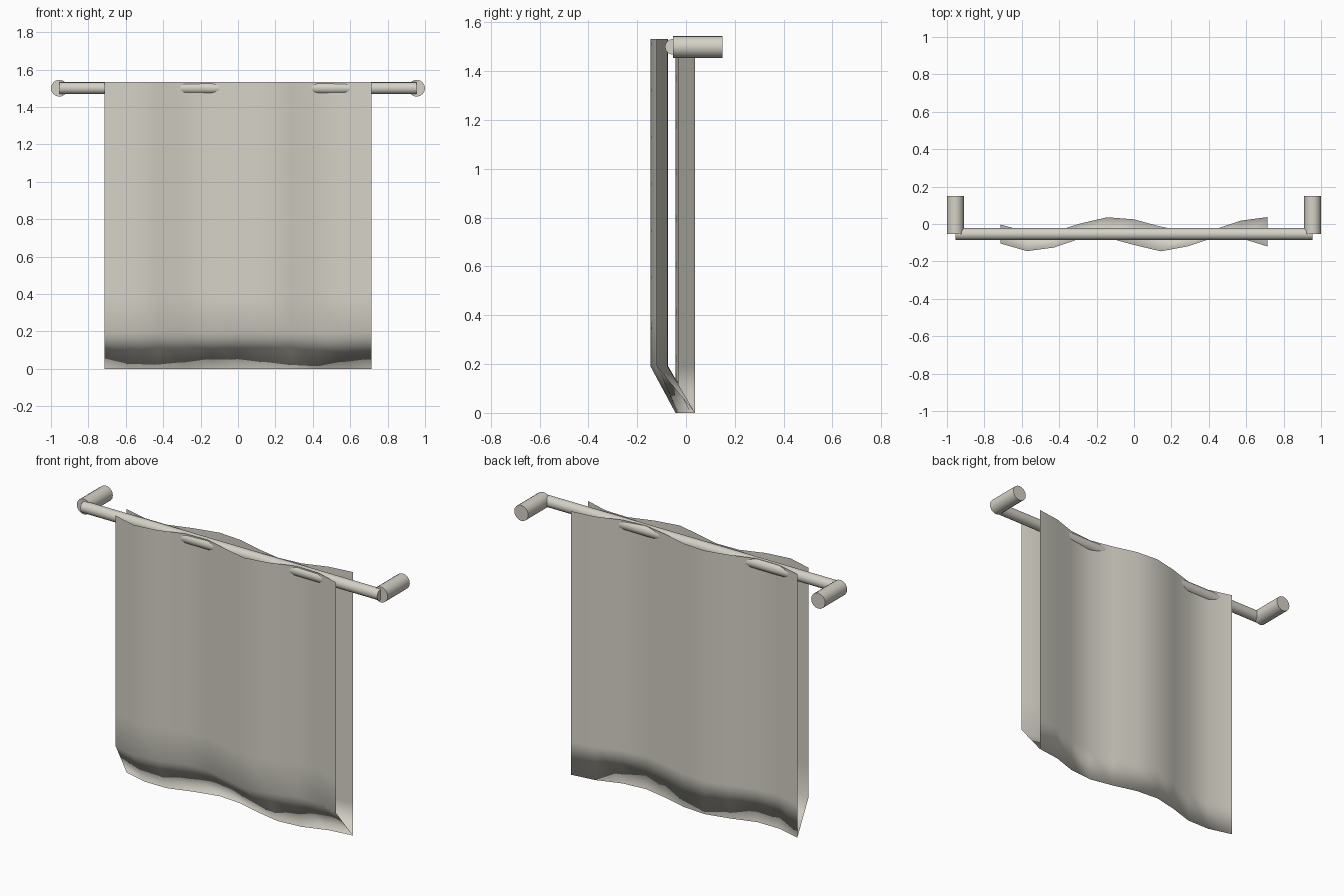
import bpy
import bmesh
import math
from mathutils import Matrix, Vector

cube = bpy.data.objects.get("Cube")
if cube:
    bpy.data.objects.remove(cube, do_unlink=True)

# Single warm off-white colour
COLOUR = (0.66, 0.64, 0.565, 1)
cloth = bpy.data.materials.new("warm_white")
cloth.use_nodes = True
cloth.diffuse_color = COLOUR
cloth.node_tree.nodes["Principled BSDF"].inputs["Base Color"].default_value = COLOUR


def add_object(name, bm):
    mesh = bpy.data.meshes.new(name)
    bm.to_mesh(mesh)
    bm.free()
    mesh.materials.append(cloth)
    obj = bpy.data.objects.new(name, mesh)
    bpy.context.collection.objects.link(obj)
    return obj


def add_rod(name, start, end, radius):
    """Smooth capped cylinder between two points."""
    start, end = Vector(start), Vector(end)
    axis = end - start
    turn = Vector((0, 0, 1)).rotation_difference(axis).to_matrix().to_4x4()
    bm = bmesh.new()
    bmesh.ops.create_cone(bm, cap_ends=True, segments=16, radius1=radius,
                          radius2=radius, depth=axis.length,
                          matrix=Matrix.Translation((start + end) / 2) @ turn)
    for face in bm.faces:
        face.smooth = len(face.verts) == 4
    for edge in bm.edges:
        edge.smooth = all(len(f.verts) == 4 for f in edge.link_faces)
    return add_object(name, bm)


# Rail and the two wall posts
RAIL_Y, RAIL_Z, END_X = -0.054, 1.5, 0.955
add_rod("rail", (-END_X, RAIL_Y, RAIL_Z), (END_X, RAIL_Y, RAIL_Z), 0.032)
for side, sign in (("left", 1), ("right", -1)):
    add_rod(side + "_wall_post", (sign * END_X, -0.053, RAIL_Z),
            (sign * END_X, 0.15, RAIL_Z), 0.045)

# Towel: wavy front sheet, slanted fold at the bottom, wavy back sheet
HALF_WIDTH, TOP, ROWS = 0.714, 1.532, 8
front_wave = [-.104, -.145, -.126, -.077, -.073, -.112, -.146, -.12, -.073, -.076, -.12]
back_wave = [-.003, -.042, -.042, .003, .036, .025, -.014, -.043, -.03, .018, .037]
strip = [(front_wave, row) for row in range(ROWS, 0, -1)]
strip += [(back_wave, row) for row in range(ROWS + 1)]

bm = bmesh.new()
grid = []
for wave, row in strip:
    last = len(wave) - 1
    grid.append([bm.verts.new((HALF_WIDTH * (2 * i / last - 1), y, TOP * row / ROWS))
                 for i, y in enumerate(wave)])
for upper, lower in zip(grid, grid[1:]):
    for i in range(len(upper) - 1):
        face = bm.faces.new((upper[i], lower[i], lower[i + 1], upper[i + 1]))
        face.smooth = True
add_object("towel", bm)
